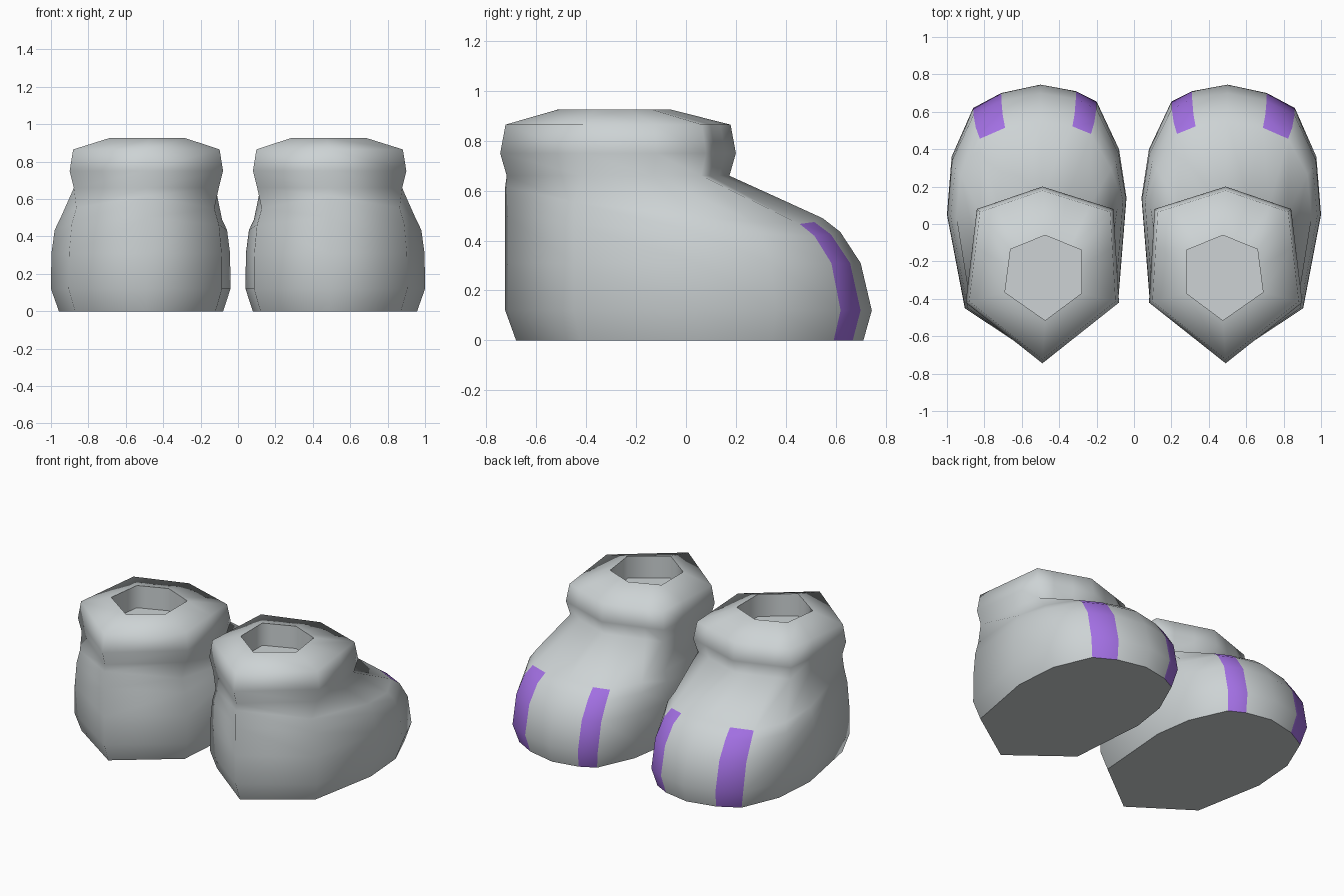
import bpy, bmesh
from mathutils import Vector

if "Cube" in bpy.data.objects:
    bpy.data.objects.remove(bpy.data.objects["Cube"])


def material(name, rgb):
    m = bpy.data.materials.new(name)
    m.diffuse_color = (*rgb, 1)
    m.use_nodes = True
    m.node_tree.nodes["Principled BSDF"].inputs["Base Color"].default_value = m.diffuse_color
    return m


GREY = material("soft grey", (0.61, 0.65, 0.66))
PURPLE = material("purple", (0.36, 0.16, 0.76))

# Widest foot outline, clockwise from the toe tip (seen from above)
FOOT = [(.50, .745), (.71, .70), (.86, .62), (.975, .36), (1.0, .05), (.905, -.45),
        (.49, -.725), (.085, -.42), (.04, .14), (.08, .40), (.20, .655), (.31, .71)]

# Foot levels: x scale, toe scale, heel scale, toe height, rise to heel, side drop
FOOT_LEVELS = [(.915, .955, .94, 0, 0, 0),
               (1, 1, 1, .12, 0, 0),
               (.995, .94, 1.0, .31, 0, 0),
               (.96, .83, 1.0, .435, .05, .06),
               (.90, .735, 1.0, .49, .10, .10)]

# Six-sided collar and mouth outlines: front, right, back right, back, back left, left
COLLAR = [(.49, .20), (.84, .08), (.90, -.42), (.49, -.745), (.08, -.42), (.11, .08)]
MOUTH = [(.475, -.06), (.66, -.135), (.69, -.365), (.475, -.515), (.28, -.37), (.28, -.14)]


def foot_ring(sx, toe, heel, z, rise, drop):
    ring = []
    for x, y in FOOT:
        px, py = .5 + (x - .5) * sx, y * (toe if y > 0 else heel)
        pz = z + rise * (.745 * toe - py) - drop * abs(px - .5)
        ring.append(Vector((px, py, pz)))
    return ring


def hex_ring(points, z, s=1.0):
    """Six-sided ring with extra points so it joins the twelve-point foot."""
    p = [Vector((.49 + (x - .49) * s, -.27 + (y + .27) * s, z)) for x, y in points]
    return [p[0], p[0].lerp(p[1], .36), p[0].lerp(p[1], .7), p[1], p[1].lerp(p[2], .4), p[2],
            p[3], p[4], p[4].lerp(p[5], .6), p[5], p[5].lerp(p[0], .3), p[5].lerp(p[0], .64)]


def boot(name, side):
    rings = [foot_ring(*level) for level in FOOT_LEVELS]
    # Ankle crease, padded collar, mouth rim and inner floor
    rings += [hex_ring(COLLAR, .66, .945), hex_ring(COLLAR, .75),
              hex_ring(COLLAR, .865, .955), hex_ring(MOUTH, .925),
              hex_ring(MOUTH, .775)]
    bm = bmesh.new()
    loops = [[bm.verts.new((v.x * side, v.y, v.z)) for v in r] for r in rings]
    n = len(FOOT)
    for level, (low, high) in enumerate(zip(loops, loops[1:])):
        for i in range(n):
            j = (i + 1) % n
            f = bm.faces.new((low[i], low[j], high[j], high[i]))
            # Purple bands on both sides of the toe
            f.material_index = int(level < 4 and i in (1, 10))
    bm.faces.new(loops[0])
    bm.faces.new(loops[-1])
    bmesh.ops.recalc_face_normals(bm, faces=bm.faces)
    for f in bm.faces:
        f.smooth = True
    # Crisp edges round the sole, mouth and inner floor
    for k in (0, -2, -1):
        for i in range(n):
            bm.edges.get((loops[k][i], loops[k][(i + 1) % n])).smooth = False
    mesh = bpy.data.meshes.new(name)
    bm.to_mesh(mesh)
    bm.free()
    mesh.materials.append(GREY)
    mesh.materials.append(PURPLE)
    ob = bpy.data.objects.new(name, mesh)
    bpy.context.collection.objects.link(ob)


boot("right_boot", 1)
boot("left_boot", -1)
